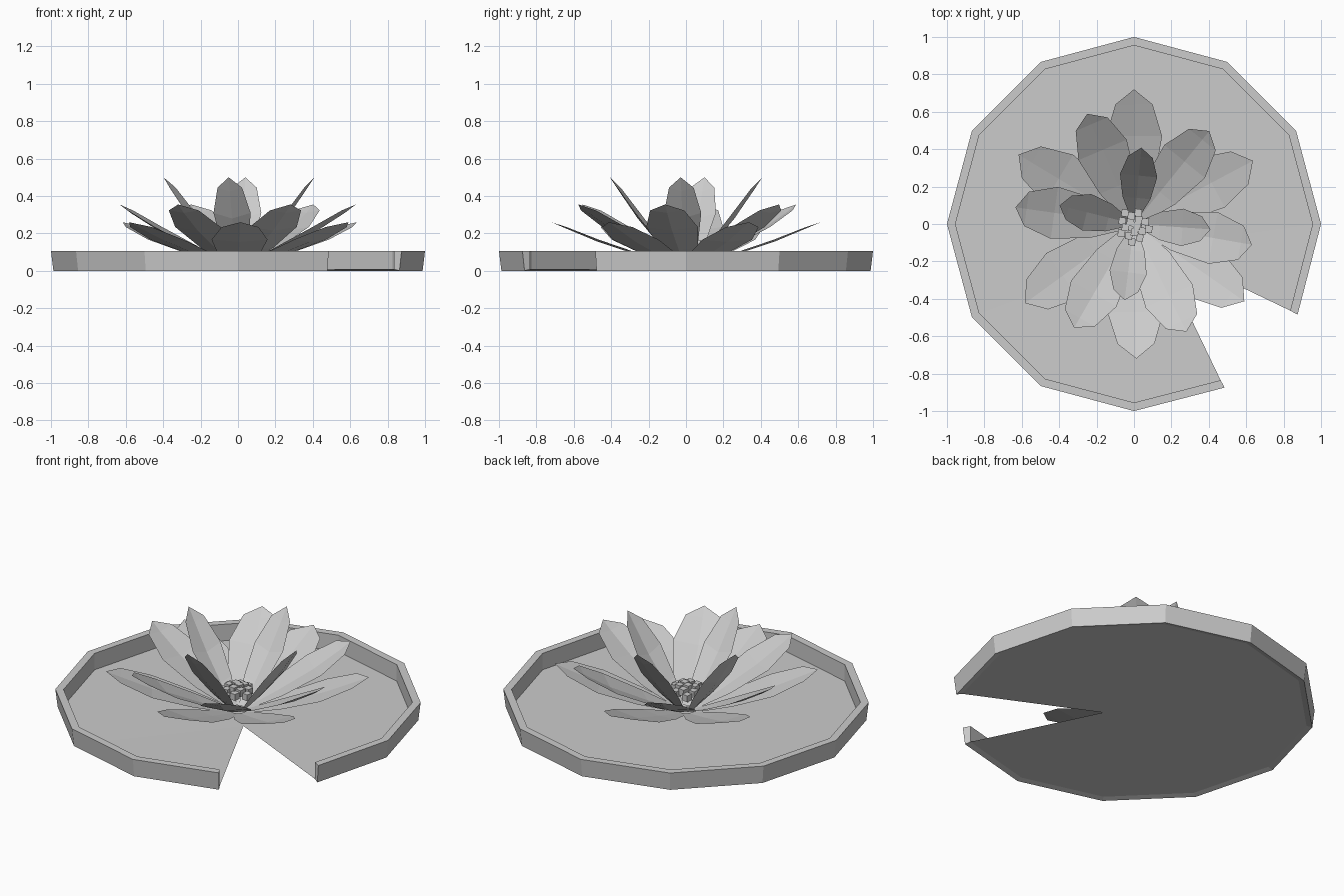
import bpy, math
from mathutils import Matrix

if "Cube" in bpy.data.objects:
    bpy.data.objects.remove(bpy.data.objects["Cube"])


def make_mesh(name, verts, faces):
    mesh = bpy.data.meshes.new(name)
    mesh.from_pydata(verts, [], faces)
    mesh.update()
    obj = bpy.data.objects.new(name, mesh)
    bpy.context.collection.objects.link(obj)
    return obj


def polar(r, deg, z):
    a = math.radians(deg)
    return (r * math.cos(a), r * math.sin(a), z)


# Lily pad: notched twelve-sided tray, floor fanned from the notch point
angles = [-29] + [30 * k for k in range(10)] + [299]
section = [(0.955, 0.008), (0.955, 0.107), (1.0, 0.107), (0.987, 0.0)]
n = len(section)
verts = [polar(r, a, z) for a in angles for r, z in section]
faces = []
for i in range(len(angles) - 1):
    for j in range(n):
        k = (j + 1) % n
        faces.append((i * n + j, i * n + k, (i + 1) * n + k, (i + 1) * n + j))
last = (len(angles) - 1) * n
faces += [(3, 2, 1, 0), tuple(last + j for j in range(n))]
apex = len(verts)
verts.append((0.12, -0.12, 0.004))
faces += [(apex, i * n, (i + 1) * n) for i in range(len(angles) - 1)]
make_mesh("lily_pad", verts, faces)


# Petal: folded leaf shape following a keel from the flower centre to the tip
WIDTHS = [0.25, 0.75, 1.0, 0.66]


def petal(name, angle, keel, half_width, lift):
    verts, faces = [], []
    for (r, z), w in zip(keel, WIDTHS):
        verts += [(r, -w * half_width, z + w * lift), (r, 0, z),
                  (r, w * half_width, z + w * lift)]
    verts.append((keel[-1][0], 0, keel[-1][1]))
    for i in range(3):
        for j in (0, 1):
            b = 3 * i + j
            faces.append((b, b + 3, b + 4, b + 1))
    faces += [(9, 12, 10), (10, 12, 11)]
    obj = make_mesh(name, verts, faces)
    obj.data.transform(Matrix.Rotation(math.radians(angle), 4, 'Z'))


# Three rings of petals, opening wider towards the outside
rings = [
    ("outer_petal", [90, 149, 216, 271, 325, 28],
     [(0.04, 0.02), (0.25, 0.083), (0.47, 0.155), (0.64, 0.226), (0.72, 0.26)], 0.15, 0.012),
    ("middle_petal", [51, 113, 172, 240, 296, 350],
     [(0.04, 0.03), (0.22, 0.11), (0.43, 0.215), (0.58, 0.31), (0.64, 0.355)], 0.14, 0.02),
    ("inner_petal", [84.5, 166, 263, 356],
     [(0.04, 0.03), (0.14, 0.135), (0.26, 0.28), (0.36, 0.425), (0.41, 0.50)], 0.10, 0.03),
]
for name, turns, keel, width, lift in rings:
    for i, turn in enumerate(turns):
        petal(f"{name}_{i + 1}", turn, keel, width, lift)


# Stamens: a domed cluster of little blocks
for i in range(16):
    r = 0.088 * math.sqrt((i + 0.5) / 16)
    x, y, z = polar(r, i * 137.5, 0.17 - 5 * r * r)
    bpy.ops.mesh.primitive_cube_add(size=0.038, location=(x, y - 0.01, z),
                                    rotation=(0, 0, math.radians(-8)))
    bpy.context.object.name = f"stamen_{i + 1}"
